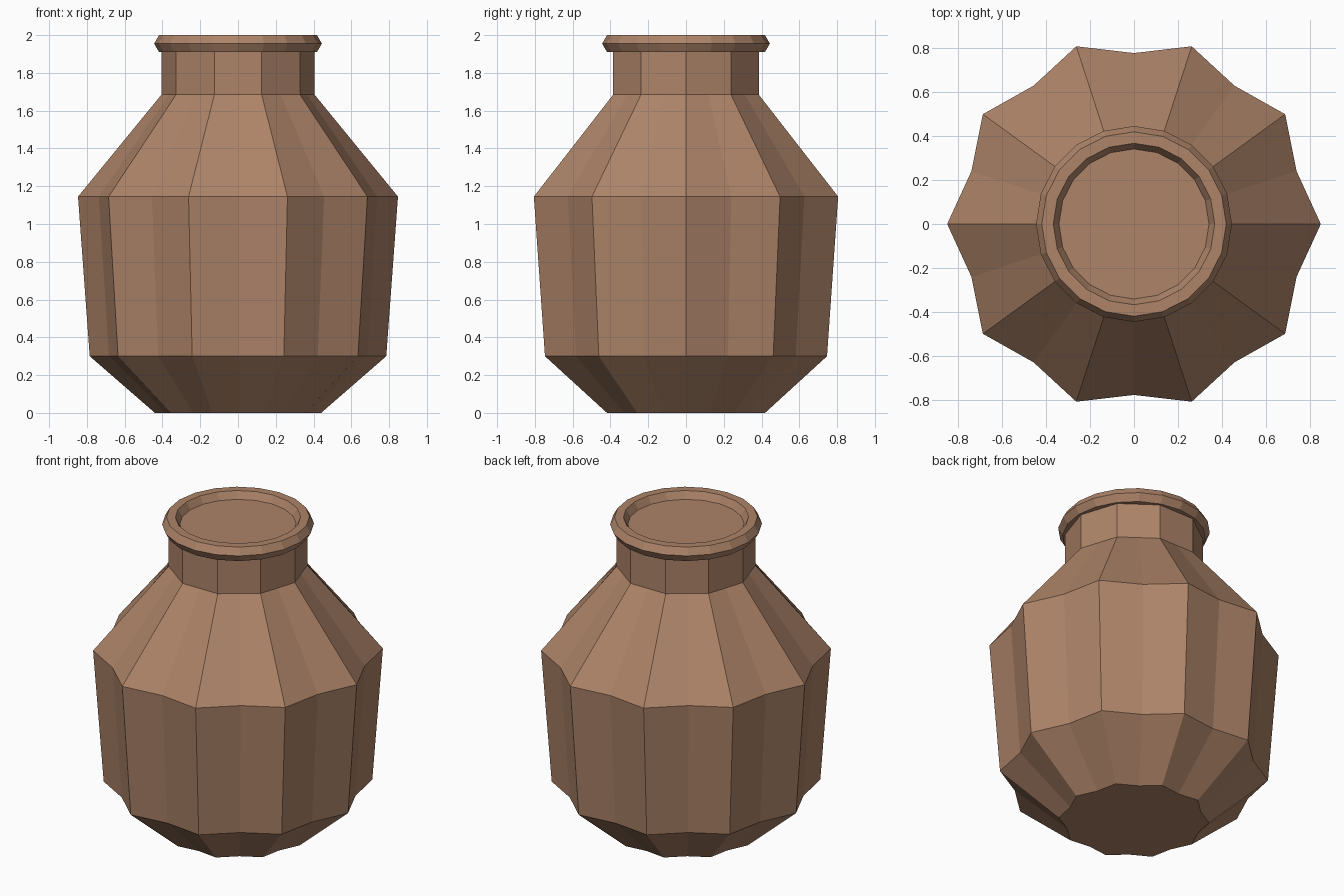
import bpy, bmesh
from math import cos, sin, pi

if "Cube" in bpy.data.objects:
    bpy.data.objects.remove(bpy.data.objects["Cube"])

clay = bpy.data.materials.new("clay")
clay.diffuse_color = (0.42, 0.23, 0.14, 1)
clay.use_nodes = True
clay.node_tree.nodes["Principled BSDF"].inputs["Base Color"].default_value = clay.diffuse_color


def make_object(name, bm):
    bmesh.ops.recalc_face_normals(bm, faces=bm.faces)
    mesh = bpy.data.meshes.new(name)
    bm.to_mesh(mesh)
    bm.free()
    mesh.materials.append(clay)
    obj = bpy.data.objects.new(name, mesh)
    bpy.context.collection.objects.link(obj)
    return obj


def ring(bm, ridge, valley, z, n=20):
    """Ring of points alternating between ridge and valley radius."""
    return [bm.verts.new(((valley if i % 2 else ridge) * cos(2 * pi * i / n),
                          (valley if i % 2 else ridge) * sin(2 * pi * i / n), z))
            for i in range(n)]


def bridge(bm, a, b):
    for i in range(len(a)):
        j = (i + 1) % len(a)
        bm.faces.new((a[i], a[j], b[j], b[i]))


# Fluted body blending into a flat ten-sided neck, capped inside the rim
FLUTE, FLAT = 0.915, cos(pi / 10)
profile = [(0.44, 0.0, FLUTE), (0.785, 0.30, FLUTE), (0.847, 1.145, FLUTE),
           (0.405, 1.685, FLAT), (0.405, 1.955, FLAT)]
bm = bmesh.new()
rings = [ring(bm, r, r * k, z) for r, z, k in profile]
for a, b in zip(rings, rings[1:]):
    bridge(bm, a, b)
bm.faces.new(rings[0])
bm.faces.new(rings[-1])
make_object("jar_body", bm)

# Rim: ring with a hexagonal cross-section
bm = bmesh.new()
rings = []
for k in range(6):
    r = 0.392 + 0.052 * cos(k * pi / 3)
    rings.append(ring(bm, r, r, 1.955 + 0.052 * sin(k * pi / 3)))
for k in range(6):
    bridge(bm, rings[k], rings[(k + 1) % 6])
make_object("jar_rim", bm)
